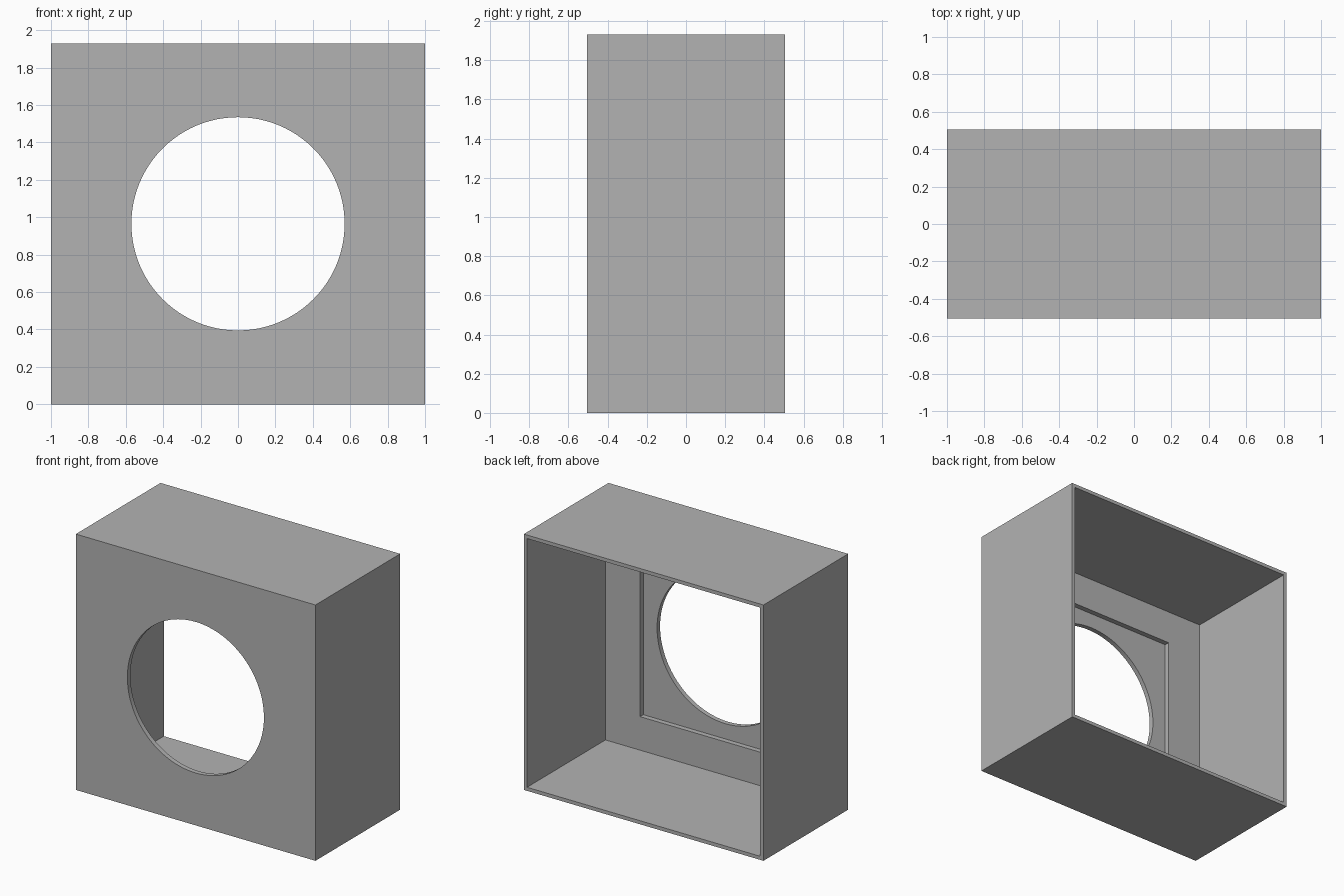
import bpy
import math

cube = bpy.data.objects.get("Cube")
if cube:
    bpy.data.objects.remove(cube, do_unlink=True)

W, D, H = 2.0, 1.01, 1.93      # outer size
WALL = 0.027                   # side wall thickness
FRONT = 0.075                  # front panel thickness
LIP = 0.036                    # panel thickness left around the hole
RECESS = 1.37                  # side of the square recess
RADIUS = 0.57                  # round opening
FACE = -D / 2
MID = H / 2

grey = bpy.data.materials.new("plain grey")
grey.use_nodes = True
colour = (0.45, 0.45, 0.45, 1)
grey.diffuse_color = colour
grey.node_tree.nodes["Principled BSDF"].inputs["Base Color"].default_value = colour


def box(name, width, height, y0, y1):
    """Box centred on the middle axis, reaching from y0 to y1."""
    bpy.ops.mesh.primitive_cube_add(size=1, location=(0, (y0 + y1) / 2, MID))
    ob = bpy.context.object
    ob.name = name
    ob.scale = (width, y1 - y0, height)
    bpy.ops.object.transform_apply(location=False, rotation=False, scale=True)
    ob.data.materials.append(grey)
    return ob


def cut(target, cutter):
    """Subtract the cutter and remove it."""
    mod = target.modifiers.new("cut", 'BOOLEAN')
    mod.operation = 'DIFFERENCE'
    mod.solver = 'EXACT'
    mod.object = cutter
    bpy.ops.object.select_all(action='DESELECT')
    bpy.context.view_layer.objects.active = target
    target.select_set(True)
    bpy.ops.object.modifier_apply(modifier=mod.name)
    bpy.data.objects.remove(cutter, do_unlink=True)


# Outer housing
housing = box("housing", W, H, FACE, -FACE)

# Cavity, open at the back
cut(housing, box("cavity_cutter", W - 2 * WALL, H - 2 * WALL, FACE + FRONT, 1))

# Square recess behind the front panel
cut(housing, box("recess_cutter", RECESS, RECESS, FACE + LIP, 0))

# Round opening through the panel
bpy.ops.mesh.primitive_cylinder_add(vertices=96, radius=RADIUS, depth=0.4,
                                    location=(0, FACE, MID),
                                    rotation=(math.pi / 2, 0, 0))
opening = bpy.context.object
opening.data.materials.append(grey)
cut(housing, opening)

bpy.ops.object.shade_smooth_by_angle(angle=math.radians(30))
